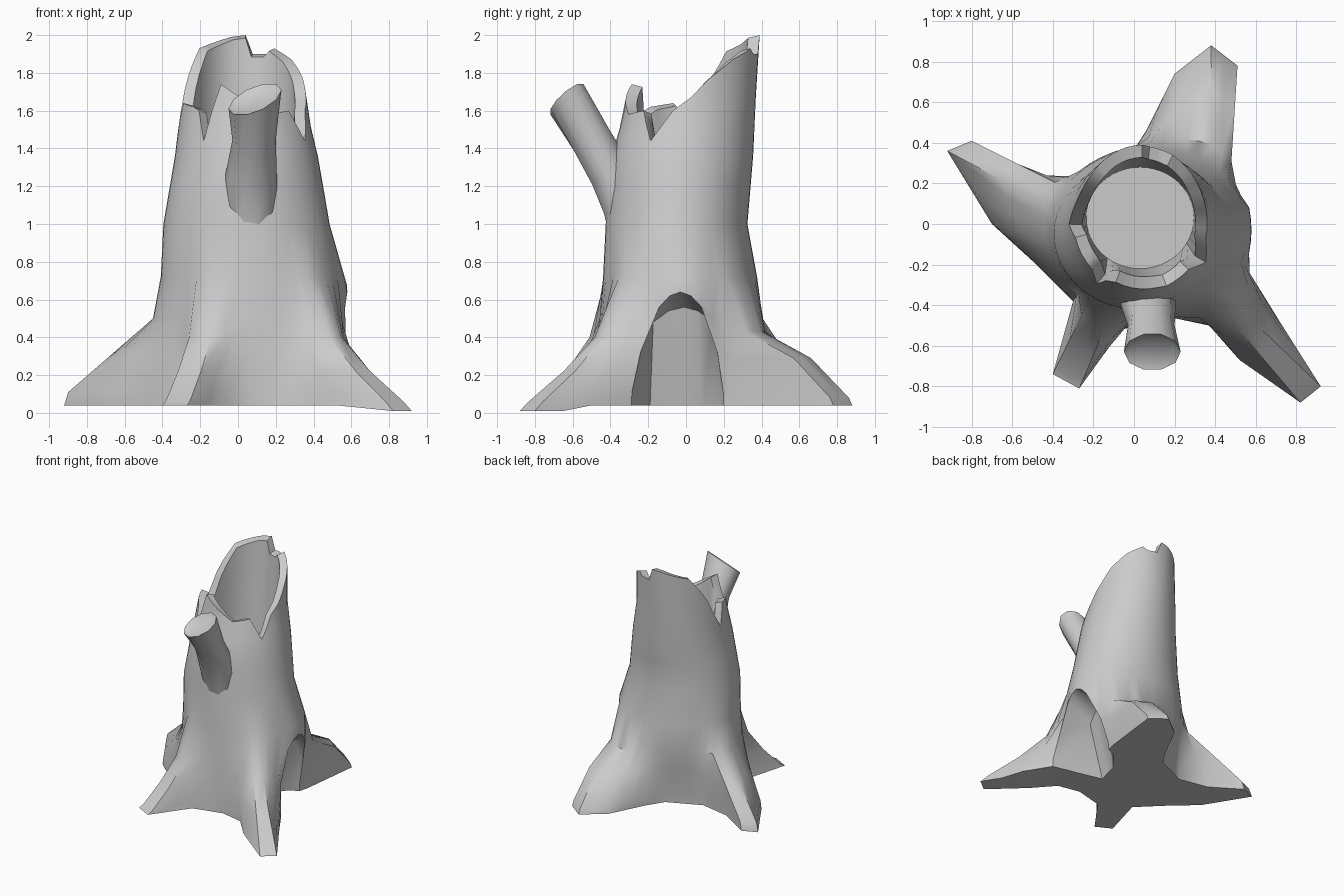
import bpy, bmesh, math
from mathutils import Vector

cube = bpy.data.objects.get("Cube")
if cube:
    bpy.data.objects.remove(cube)

COLUMNS = 48

# Ground outline: trunk angle, x, y
FOOT = [(-22.5, .60, -.29), (-15, .17, -.19), (0, .22, 0), (15, .36, .17),
        (22.5, .43, .2), (30, .45, .28), (37.5, .51, .78), (52.5, .38, .88),
        (67.5, .2, .74), (90, .06, .46), (105, -.03, .32), (135, -.3, .2),
        (142.5, -.55, .25), (150, -.8, .41), (165, -.92, .36), (187.5, -.7, 0),
        (210, -.48, -.2), (225, -.3, -.38), (232.5, -.4, -.74),
        (247.5, -.27, -.81), (262.5, -.06, -.52), (277.5, .18, -.46),
        (292.5, .37, -.5), (300, .52, -.67), (307.5, .82, -.88),
        (315, .92, -.8), (330, .73, -.5), (337.5, .60, -.29)]
# Broken rim: trunk angle, height
RIM = [(-30, 1.44), (-15, 1.6), (0, 1.67), (15, 1.77), (37.5, 1.87), (60, 1.93),
       (67.5, 1.9), (82.5, 1.9), (90, 2), (105, 1.99), (142.5, 1.93),
       (157.5, 1.8), (165, 1.72), (180, 1.47), (195, 1.64), (217.5, 1.62),
       (225, 1.6), (232.5, 1.44), (240, 1.6), (247.5, 1.74), (270, 1.66),
       (292.5, 1.58), (315, 1.6), (330, 1.44)]
# Trunk sections: height, centre x, centre y, radius x, radius y
TRUNK = [(.4, .09, -.03, .5, .45), (.7, .08, -.03, .49, .41),
         (1, .045, -.05, .44, .375), (1.35, .045, -.02, .38, .375),
         (1.6, .03, .02, .335, .345), (2, .04, .05, .3, .34)]
# Root slopes: height, share of the way from root tip to trunk
SLOPE = ((.11, .04), (.32, .5), (.5, .9))
BACK_SLOPE = ((.08, .03), (.29, .38), (.43, .85))
FRONT_SLOPE = ((.06, .09), (.22, .45), (.4, .77))


def sample(table, t):
    """Linear interpolation of the rows of a table by their first value."""
    t = min(max(t, table[0][0]), table[-1][0])
    for a, b in zip(table, table[1:]):
        if t <= b[0]:
            k = (t - a[0]) / (b[0] - a[0])
            return [p + (q - p) * k for p, q in zip(a[1:], b[1:])]


def ellipse_point(angle, z, cx, cy, rx, ry):
    a = math.radians(angle)
    return Vector((cx + rx * math.cos(a), cy + ry * math.sin(a), z))


def trunk_point(angle, z, scale=1):
    cx, cy, rx, ry = sample(TRUNK, z)
    return ellipse_point(angle, z, cx, cy, rx * scale, ry * scale)


def column(angle):
    """Points of one column from the ground, over the rim, to the hollow floor."""
    wrapped = angle if angle <= 337.5 else angle - 360
    x, y = sample(FOOT, wrapped)
    rim = sample(RIM, angle if angle <= 330 else angle - 360)[0]
    foot = Vector((x, y, .01 if x > .6 and y < -.5 else .04))
    pts = [foot]
    if abs(wrapped) < 20:
        # Cave between two roots, with an overhanging lip
        lip = .64 - .08 * (wrapped / 15) ** 2
        inner = foot.lerp(trunk_point(angle, .5), .35)
        inner.z = lip - .08
        outer = trunk_point(angle, lip, 1.01)
        pts += [inner, outer, trunk_point(angle, lip + .04, 1.01)]
    else:
        # Flare from root to trunk
        slope = SLOPE
        if 30 <= angle <= 75:
            slope = BACK_SLOPE
        elif 225 <= angle <= 255 or 300 <= angle <= 330:
            slope = FRONT_SLOPE
        for z, f in slope:
            p = foot.lerp(trunk_point(angle, .6), f)
            p.z = z
            pts.append(p)
    for z in (.72, 1, 1.2, 1.36):
        pts.append(trunk_point(angle, z))
    pts.append(trunk_point(angle, (1.36 + rim) / 2))
    pts.append(trunk_point(angle, rim))
    pts.append(trunk_point(angle, rim - .015, .82))
    pts.append(ellipse_point(angle, 1.22, .03, .03, .265, .25))
    return pts


def loft(name, rings, material):
    """Skin closed rings of points and cap both ends."""
    bm = bmesh.new()
    loops = [[bm.verts.new(p) for p in ring] for ring in rings]
    n = len(loops[0])
    for low, high in zip(loops, loops[1:]):
        for i in range(n):
            j = (i + 1) % n
            bm.faces.new((low[i], low[j], high[j], high[i]))
    caps = [bm.faces.new(loops[0][::-1]), bm.faces.new(loops[-1])]
    bmesh.ops.triangulate(bm, faces=caps)
    bmesh.ops.recalc_face_normals(bm, faces=bm.faces)
    mesh = bpy.data.meshes.new(name)
    bm.to_mesh(mesh)
    bm.free()
    obj = bpy.data.objects.new(name, mesh)
    bpy.context.collection.objects.link(obj)
    mesh.materials.append(material)
    bpy.ops.object.select_all(action='DESELECT')
    obj.select_set(True)
    bpy.context.view_layer.objects.active = obj
    bpy.ops.object.shade_smooth_by_angle(angle=math.radians(45))
    return obj


def branch_ring(centre, rx, ry, lean, tilt=0, sides=10):
    """Ellipse across a branch that leans forward, tilted up to one side."""
    across = Vector((0, math.cos(lean), math.sin(lean)))
    side = Vector((1, 0, tilt))
    turns = [math.tau * i / sides for i in range(sides)]
    return [Vector(centre) + side * rx * math.cos(t) + across * ry * math.sin(t)
            for t in turns]


grey = bpy.data.materials.new("weathered grey wood")
grey.use_nodes = True
colour = (.6, .6, .6, 1)
grey.diffuse_color = colour
grey.node_tree.nodes["Principled BSDF"].inputs["Base Color"].default_value = colour

# Hollow trunk with spreading roots
columns = [column(360 * i / COLUMNS) for i in range(COLUMNS)]
loft("stump", list(zip(*columns)), grey)

# Broken side branch with a slightly dished end
loft("branch_stub", [
    branch_ring((.07, -.32, .93), .1, .09, .4),
    branch_ring((.07, -.35, 1.1), .14, .1, .5),
    branch_ring((.07, -.4, 1.27), .135, .12, .55),
    branch_ring((.085, -.5, 1.445), .115, .115, .55),
    branch_ring((.09, -.63, 1.66), .14, .115, .65, .35),
    branch_ring((.09, -.62, 1.645), .11, .085, .65, .35)], grey)
